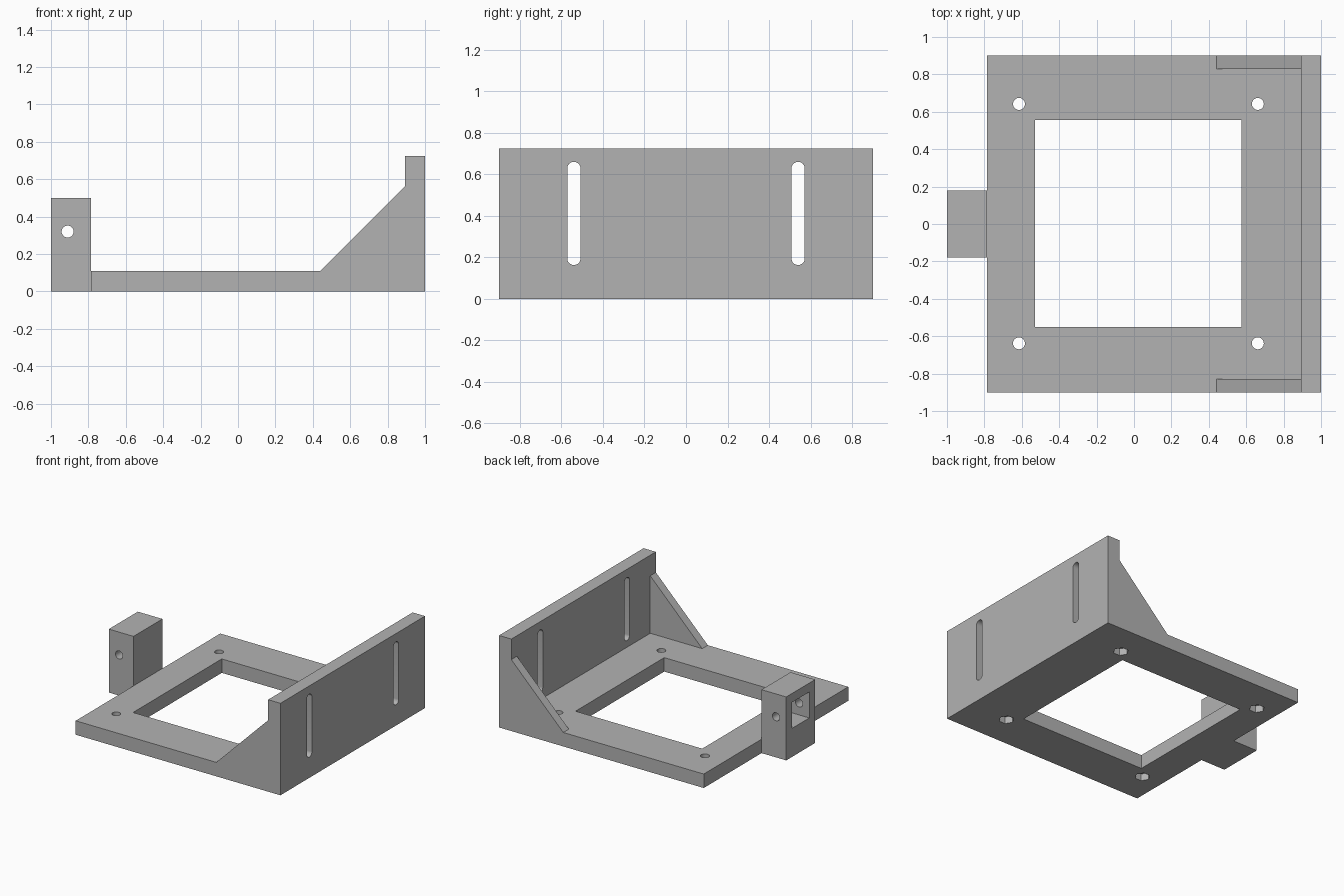
import bpy, bmesh
from math import cos, sin, pi, radians
from mathutils import Vector

old = bpy.data.objects.get("Cube")
if old:
    bpy.data.objects.remove(old, do_unlink=True)

grey = bpy.data.materials.new("plain grey")
grey.use_nodes = True
colour = (0.45, 0.45, 0.45, 1)
grey.diffuse_color = colour
grey.node_tree.nodes["Principled BSDF"].inputs["Base Color"].default_value = colour


def prism(name, profile, axis, low, high):
    """Extrude a 2D profile along an axis; the profile uses the other two axes in order."""
    def place(p, depth):
        co = list(p)
        co.insert("xyz".index(axis), depth)
        return Vector(co)
    bm = bmesh.new()
    base = bm.faces.new([bm.verts.new(place(p, low)) for p in profile])
    ext = bmesh.ops.extrude_face_region(bm, geom=[base])
    shift = place((0, 0), high - low)
    bmesh.ops.translate(bm, vec=shift,
                        verts=[v for v in ext["geom"] if isinstance(v, bmesh.types.BMVert)])
    bmesh.ops.recalc_face_normals(bm, faces=bm.faces)
    mesh = bpy.data.meshes.new(name)
    bm.to_mesh(mesh)
    bm.free()
    mesh.materials.append(grey)
    obj = bpy.data.objects.new(name, mesh)
    bpy.context.collection.objects.link(obj)
    return obj


def rect(x0, x1, y0, y1):
    return [(x0, y0), (x1, y0), (x1, y1), (x0, y1)]


def ring(cx, cy, r, n=32):
    return [(cx + r * cos(2 * pi * i / n), cy + r * sin(2 * pi * i / n)) for i in range(n)]


def slot(cx, z0, z1, r, n=16):
    arc = [(r * cos(pi * i / n), r * sin(pi * i / n)) for i in range(n + 1)]
    return [(cx + a, z1 + b) for a, b in arc] + [(cx - a, z0 - b) for a, b in arc]


def cut(target, cutters):
    """Subtract each cutter, bake the result and discard the cutters."""
    for c in cutters:
        c.hide_render = True
        mod = target.modifiers.new("cut", "BOOLEAN")
        mod.operation, mod.solver, mod.object = "DIFFERENCE", "EXACT", c
    bpy.context.view_layer.update()
    graph = bpy.context.evaluated_depsgraph_get()
    baked = bpy.data.meshes.new_from_object(target.evaluated_get(graph))
    target.modifiers.clear()
    target.data = baked
    for c in cutters:
        bpy.data.objects.remove(c, do_unlink=True)


LEFT, WALL, END, SIDE, THICK = -0.785, 0.893, 1.0, 0.9, 0.11

# Base plate with a square opening, bolt holes and hexagonal nut recesses below
plate = prism("base_plate", rect(LEFT, WALL, -SIDE, SIDE), "z", 0, THICK)
cutters = [prism("opening", rect(-0.53, 0.575, -0.55, 0.555), "z", -0.1, 0.3)]
for x in (-0.615, 0.662):
    for y in (-0.638, 0.642):
        cutters.append(prism("bolt_hole", ring(x, y, 0.032), "z", -0.1, 0.3))
        cutters.append(prism("nut_recess", ring(x, y, 0.056, 6), "z", -0.1, 0.055))
cut(plate, cutters)

# Upright wall with two vertical slots
wall = prism("upright_wall", rect(-SIDE, SIDE, 0, 0.725), "x", WALL, END)
cut(wall, [prism("wall_slot", slot(s * 0.54, 0.195, 0.628, 0.032), "x", 0.7, 1.2)
           for s in (-1, 1)])

# Triangular gussets bracing the wall at both sides
for side, name in ((-1, "front_gusset"), (1, "back_gusset")):
    y0, y1 = sorted((side * 0.83, side * SIDE))
    prism(name, [(0.44, THICK), (WALL, THICK), (WALL, 0.563)], "y", y0, y1)

# Tensioner block with a cross hole and a pocket in its outer face
block = prism("end_block", rect(-1, LEFT, -0.18, 0.18), "z", 0, 0.5)
cut(block, [prism("block_pocket", rect(-0.107, 0.107, 0.225, 0.43), "x", -1.2, -0.83),
            prism("cross_hole", ring(-0.911, 0.32, 0.032), "y", -0.4, 0.4)])

# Smooth the round holes, keep every edge sharp
bpy.ops.object.select_all(action="DESELECT")
for obj in (plate, wall, block):
    obj.select_set(True)
bpy.context.view_layer.objects.active = plate
bpy.ops.object.shade_smooth_by_angle(angle=radians(30))
